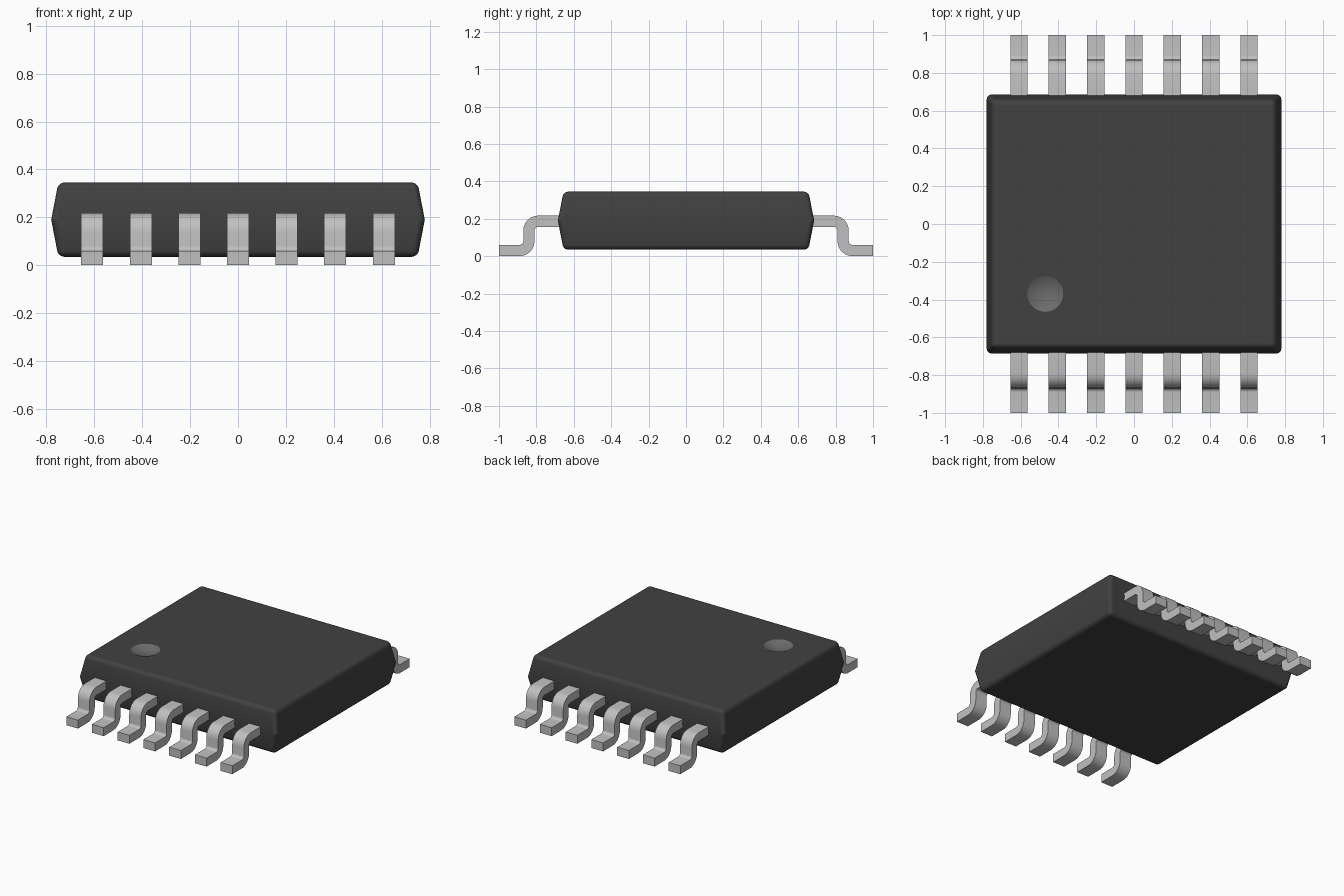
import bpy, bmesh, math

if "Cube" in bpy.data.objects:
    bpy.data.objects.remove(bpy.data.objects["Cube"], do_unlink=True)


def material(name, grey):
    m = bpy.data.materials.new(name)
    m.use_nodes = True
    m.diffuse_color = (grey, grey, grey, 1)
    m.node_tree.nodes["Principled BSDF"].inputs["Base Color"].default_value = (grey, grey, grey, 1)
    return m


BLACK = material("black plastic", 0.053)
MARK = material("grey mark", 0.15)
METAL = material("tin metal", 0.53)


def make_object(name, bm, mats):
    bmesh.ops.recalc_face_normals(bm, faces=bm.faces)
    mesh = bpy.data.meshes.new(name)
    bm.to_mesh(mesh)
    bm.free()
    for m in mats:
        mesh.materials.append(m)
    ob = bpy.data.objects.new(name, mesh)
    bpy.context.collection.objects.link(ob)
    return ob


def activate(ob):
    bpy.ops.object.select_all(action='DESELECT')
    ob.select_set(True)
    bpy.context.view_layer.objects.active = ob


def smooth(ob, degrees):
    activate(ob)
    bpy.ops.object.shade_smooth_by_angle(angle=math.radians(degrees))


# Body: three stacked rectangles, widest at the middle
TOP = 0.345
bm = bmesh.new()
rings = []
for hx, hy, z in ((0.75, 0.655, 0.035), (0.78, 0.685, 0.19), (0.75, 0.655, TOP)):
    rings.append([bm.verts.new((sx * hx, sy * hy, z))
                  for sx, sy in ((-1, -1), (1, -1), (1, 1), (-1, 1))])
bm.faces.new(rings[0][::-1])
bm.faces.new(rings[2])
for low, high in zip(rings, rings[1:]):
    for i in range(4):
        j = (i + 1) % 4
        bm.faces.new((low[i], low[j], high[j], high[i]))
body = make_object("body", bm, (BLACK, MARK))
bevel = body.modifiers.new("rounded edges", 'BEVEL')
bevel.width = 0.025
bevel.segments = 5
bevel.limit_method = 'ANGLE'
bevel.angle_limit = math.radians(40)

# Shallow round dimple marking the first pin
DIMPLE_R, DEPTH = 0.095, 0.025
sphere_r = (DIMPLE_R ** 2 + DEPTH ** 2) / (2 * DEPTH)
bm = bmesh.new()
bmesh.ops.create_uvsphere(bm, u_segments=32, v_segments=48, radius=sphere_r)
for f in bm.faces:
    f.material_index = 1
cutter = make_object("dimple_cutter", bm, (BLACK, MARK))
cutter.location = (-0.47, -0.37, TOP - DEPTH + sphere_r)
cutter.hide_render = True
cut = body.modifiers.new("dimple", 'BOOLEAN')
cut.operation = 'DIFFERENCE'
cut.solver = 'EXACT'
cut.object = cutter
bpy.context.view_layer.update()
activate(body)
for m in ("rounded edges", "dimple"):
    bpy.ops.object.modifier_apply(modifier=m)
bpy.data.objects.remove(cutter, do_unlink=True)
smooth(body, 25)
weighted = body.modifiers.new("flat faces", 'WEIGHTED_NORMAL')
weighted.keep_sharp = True


# Gull-wing pin profile in (y, z)
def arc(cy, cz, r, start, end, n=6):
    return [(cy + r * math.cos(math.radians(start + (end - start) * i / n)),
             cz + r * math.sin(math.radians(start + (end - start) * i / n)))
            for i in range(n + 1)]


UPPER, LOWER = (0.79, 0.137), (0.89, 0.08)
profile = ([(0.64, 0.217)] + arc(*UPPER, 0.08, 90, 0)
           + arc(*LOWER, 0.02, 180, 270) + [(1.0, 0.06), (1.0, 0.0)]
           + arc(*LOWER, 0.08, 270, 180) + arc(*UPPER, 0.02, 0, 90)
           + [(0.64, 0.157)])


def pin(name, x, side):
    bm = bmesh.new()
    face = bm.faces.new([bm.verts.new((x - 0.046, side * y, z)) for y, z in profile])
    out = bmesh.ops.extrude_face_region(bm, geom=[face])
    bmesh.ops.translate(bm, vec=(0.092, 0, 0),
                        verts=[v for v in out["geom"] if isinstance(v, bmesh.types.BMVert)])
    smooth(make_object(name, bm, (METAL,)), 30)


# Seven pins along the front and seven along the back
for label, side in (("front", -1), ("back", 1)):
    for i in range(7):
        pin(f"{label}_pin_{i + 1}", (i - 3) * 0.203, side)
